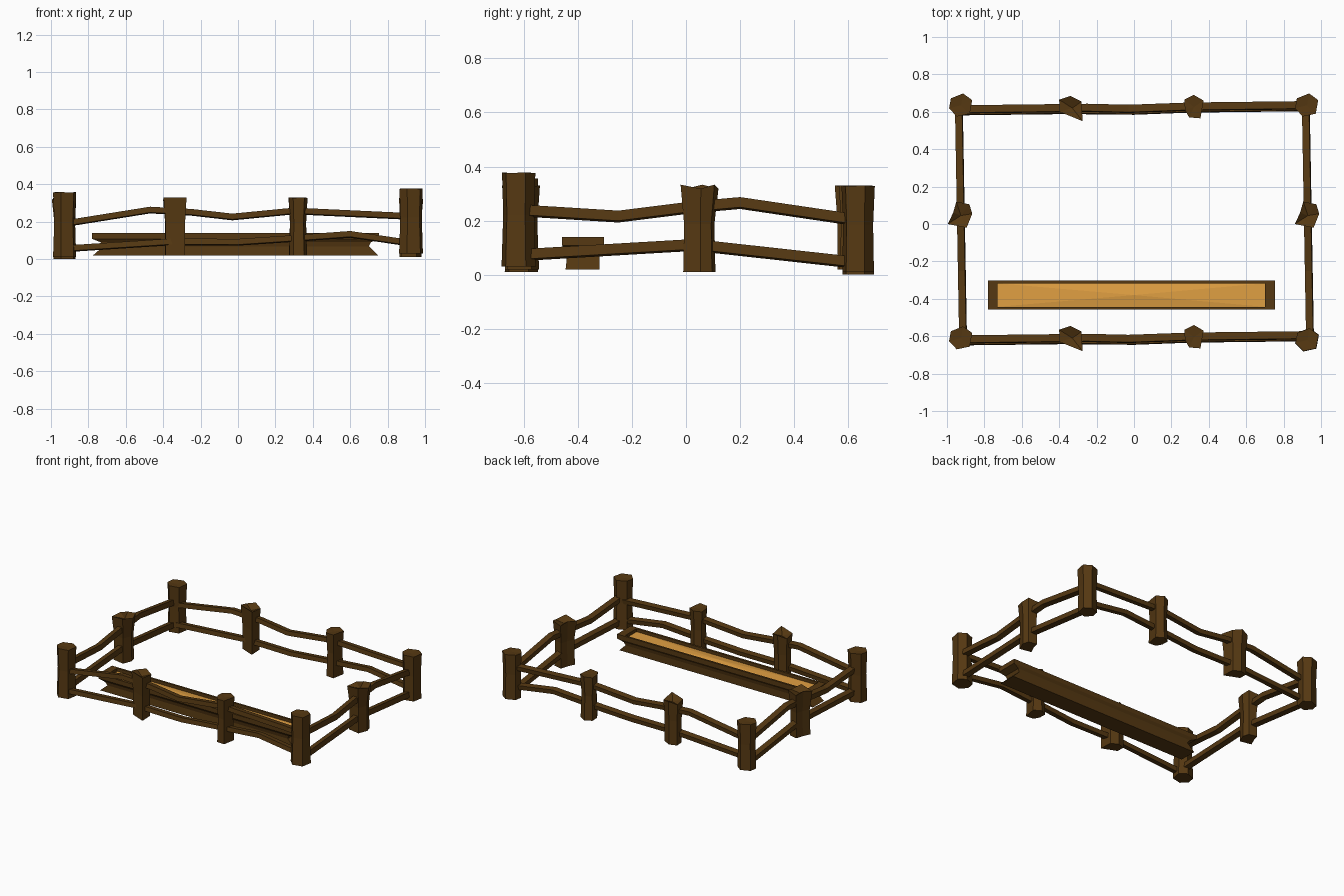
import bpy
import math
from mathutils import Vector

cube = bpy.data.objects.get("Cube")
if cube:
    bpy.data.objects.remove(cube)


def material(name, rgb):
    m = bpy.data.materials.new(name)
    m.use_nodes = True
    col = (*rgb, 1)
    m.diffuse_color = col
    m.node_tree.nodes["Principled BSDF"].inputs["Base Color"].default_value = col
    return m


WOOD = material("dark wood", (0.092, 0.040, 0.006))
GRAIN = material("golden feed", (0.75, 0.35, 0.055))


def loft(name, rings, mat, centre_top=None):
    """Skin equal-sized rings; the last ring closes flat or to a centre point."""
    n = len(rings[0])
    verts = [Vector(p) for ring in rings for p in ring]
    faces = [tuple(reversed(range(n)))]
    for r in range(len(rings) - 1):
        for i in range(n):
            j = (i + 1) % n
            faces.append((r * n + i, r * n + j, (r + 1) * n + j, (r + 1) * n + i))
    last = (len(rings) - 1) * n
    if centre_top is None:
        faces.append(tuple(last + i for i in range(n)))
    else:
        verts.append(Vector(centre_top))
        faces += [(last + i, last + (i + 1) % n, len(verts) - 1) for i in range(n)]
    mesh = bpy.data.meshes.new(name)
    mesh.from_pydata(verts, [], faces)
    mesh.materials.append(mat)
    ob = bpy.data.objects.new(name, mesh)
    bpy.context.collection.objects.link(ob)
    return ob


def post(name, x, y, z0, z1, outline, base=0.9, waist=0.85, dip=0.02):
    """Rough hewn post: uneven outline, narrowed waist, hollowed top."""
    def ring(z, s, rough=0.0):
        return [(x + s * px, y + s * py, z - rough * (i % 2))
                for i, (px, py) in enumerate(outline)]
    rings = [ring(z0, base), ring(z0 + (z1 - z0) * 0.55, waist), ring(z1, 1, dip * 0.5)]
    return loft(name, rings, WOOD, (x, y, z1 - dip))


def rail(name, path, along, wide=0.022, tall=0.018):
    """Bent four sided rail running along x (0) or y (1)."""
    section = [(-wide, -tall * 0.7), (wide * 0.8, -tall), (wide, tall * 0.7), (-wide * 0.8, tall)]
    rings = []
    for x, y, z in path:
        ring = [(x, y + a, z + b) if along == 0 else (x - a, y, z + b) for a, b in section]
        rings.append(ring)
    return loft(name, rings, WOOD)


# Post outlines, counter-clockwise
CORNER = [(0.066 * math.cos(math.radians(a)), 0.064 * math.sin(math.radians(a)))
          for a in (25, 80, 145, 195, 250, 315)]
BROAD = [(0.055, -0.07), (0.05, 0.035), (-0.01, 0.065), (-0.07, 0.045), (-0.068, -0.02)]
SLIM = [(0.035, -0.06), (0.052, 0.035), (0, 0.065), (-0.05, 0.04), (-0.048, -0.015), (-0.025, -0.055)]
SIDE = [(0.03, -0.065), (0.06, 0.01), (0.045, 0.06), (-0.025, 0.075), (-0.042, 0.015), (-0.07, -0.045)]

# Corner posts
post("front_right_corner_post", -0.925, -0.61, 0.01, 0.358, CORNER, 1.0, 0.9, 0.005)
post("front_left_corner_post", 0.927, -0.62, 0.03, 0.378, CORNER, 1.03, 0.93, 0.005)
post("back_right_corner_post", -0.925, 0.635, 0.0, 0.33, CORNER, 0.95, 0.9, 0.005)
post("back_left_corner_post", 0.925, 0.635, 0.01, 0.33, CORNER, 0.95, 0.9, 0.005)

# Long fences with two middle posts and two bent rails each
UPPER = [(-0.92, 0.19), (-0.47, 0.262), (-0.25, 0.25), (-0.03, 0.225), (0.3, 0.257), (0.92, 0.228)]
LOWER = [(-0.92, 0.055), (-0.35, 0.092), (0, 0.09), (0.3, 0.11), (0.6, 0.132), (0.92, 0.085)]
for side, y in (("front", -0.61), ("back", 0.62)):
    post(side + "_broad_post", -0.33, y, 0.02, 0.33, BROAD, 0.85, 0.85, 0.03)
    post(side + "_slim_post", 0.32, y + 0.005, 0.02, 0.33, SLIM, 0.95, 0.85, 0.006)
    for level, pts in (("upper", UPPER), ("lower", LOWER)):
        shift = 0.004 if level == "upper" else -0.006
        path = [(x, y + shift + 0.012 * x - 0.008 * (abs(x) < 0.1), z) for x, z in pts]
        rail(f"{side}_{level}_rail", path, 0)

# Short fences with one middle post and two bent rails each
UPPER_SIDE = [(-0.62, 0.238), (-0.25, 0.215), (0.03, 0.25), (0.2, 0.265), (0.62, 0.203)]
LOWER_SIDE = [(-0.62, 0.072), (0.03, 0.11), (0.62, 0.045)]
for side, x in (("right", -0.925), ("left", 0.93)):
    post(side + "_side_post", x, 0.045, 0.01, 0.333, SIDE, 0.85, 0.8, 0.03)
    for level, pts in (("upper", UPPER_SIDE), ("lower", LOWER_SIDE)):
        path = [(x - 0.018 * y, y, z) for y, z in pts]
        rail(f"{side}_{level}_rail", path, 1, 0.021, 0.022)


# Feeding trough: flared foot, pinched waist, flared rim and hollow inside
def box_ring(x0, x1, y0, y1, z):
    return [(x0, y0, z), (x1, y0, z), (x1, y1, z), (x0, y1, z)]


FLOOR_Z = 0.118
trough = [
    box_ring(-0.775, 0.75, -0.445, -0.32, 0.02),
    box_ring(-0.72, 0.70, -0.44, -0.32, 0.068),
    box_ring(-0.735, 0.71, -0.445, -0.315, 0.09),
    box_ring(-0.78, 0.755, -0.458, -0.303, 0.108),
    box_ring(-0.78, 0.755, -0.458, -0.303, 0.14),
    box_ring(-0.73, 0.70, -0.443, -0.317, 0.14),
    box_ring(-0.73, 0.70, -0.443, -0.317, FLOOR_Z - 0.01),
]
loft("trough", trough, WOOD)

# Heaped feed filling the trough
loft("feed", [box_ring(-0.73, 0.70, -0.443, -0.317, FLOOR_Z - 0.008),
              box_ring(-0.73, 0.70, -0.443, -0.317, FLOOR_Z)],
     GRAIN, (0, -0.38, FLOOR_Z + 0.01))
